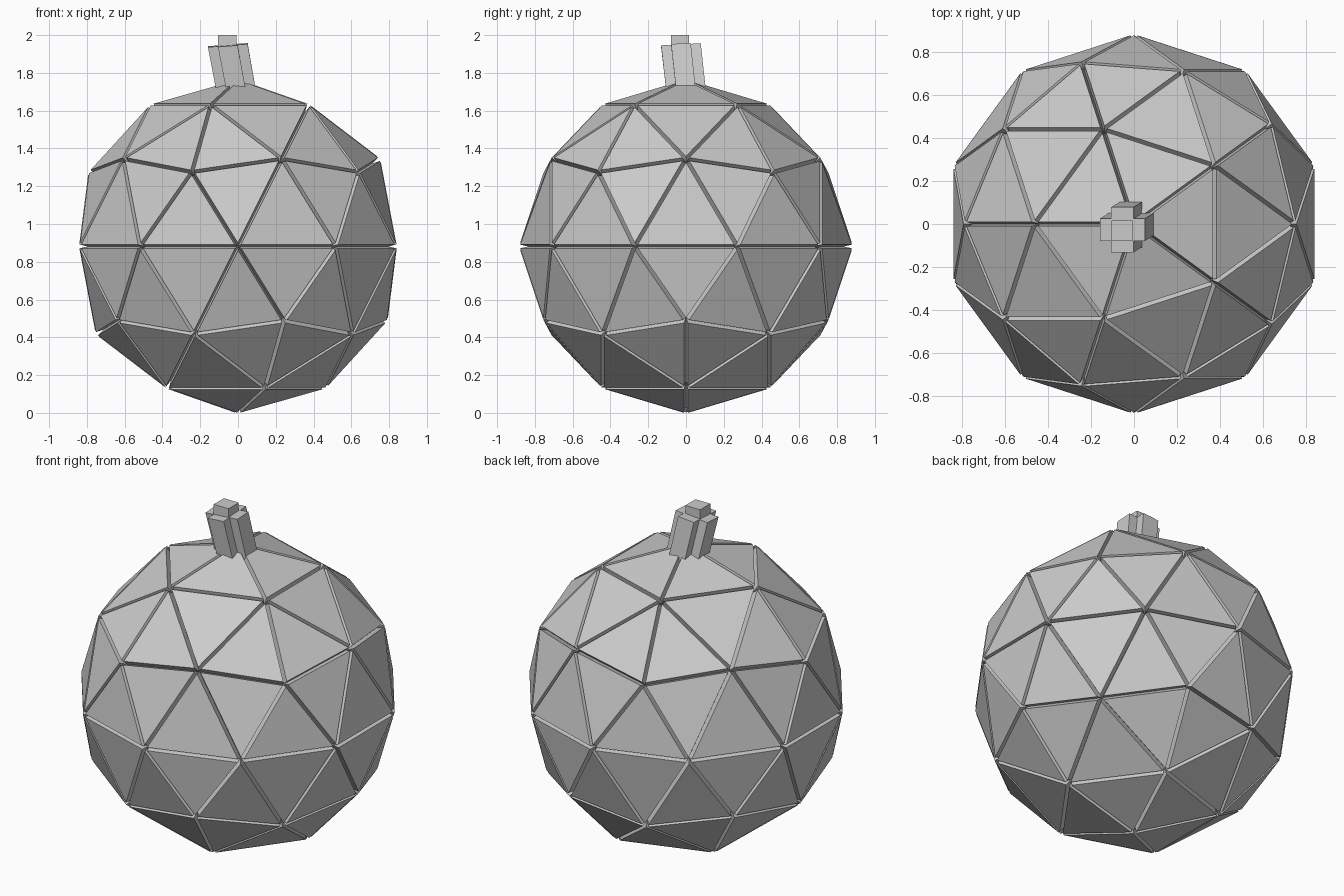
import bpy, bmesh
from mathutils import Vector, Matrix

if "Cube" in bpy.data.objects:
    bpy.data.objects.remove(bpy.data.objects["Cube"])

R, CZ = 0.885, 0.881      # ball radius and centre height
GAP, DEPTH = 0.010, 0.05  # half groove width, groove depth


def finish(bm, name):
    bmesh.ops.recalc_face_normals(bm, faces=bm.faces)
    me = bpy.data.meshes.new(name)
    bm.to_mesh(me)
    bm.free()
    ob = bpy.data.objects.new(name, me)
    bpy.context.collection.objects.link(ob)
    return ob


# Faceted ball: every triangle is a raised panel, seams sink inward
bm = bmesh.new()
bmesh.ops.create_icosphere(bm, subdivisions=2, radius=R)
bm.normal_update()
seams = list(bm.verts)
bmesh.ops.inset_individual(bm, faces=list(bm.faces), thickness=GAP, use_even_offset=True)
for v in seams:
    v.co *= (R - DEPTH) / R
bmesh.ops.transform(bm, matrix=Matrix.Translation((0, 0, CZ)) @ Matrix.Rotation(3.14159265, 4, 'Z'),
                    verts=bm.verts)
finish(bm, "panelled_ball")

# Stem: leaning plus-shaped column
a, b = 0.105, 0.052
outline = [(a, -b), (a, b), (b, b), (b, a), (-b, a), (-b, b),
           (-a, b), (-a, -b), (-b, -b), (-b, -a), (b, -a), (b, -b)]
bm = bmesh.new()
low = [bm.verts.new((x - 0.009, y + 0.001, 1.70)) for x, y in outline]
top = [bm.verts.new((x - 0.054, y - 0.027, 1.947 + 0.08 * x + 0.05 * y)) for x, y in outline]
bm.faces.new(low[::-1])
bm.faces.new(top)
for i in range(12):
    j = (i + 1) % 12
    bm.faces.new((low[i], low[j], top[j], top[i]))
finish(bm, "stem")

# Small upright block on the stem
bm = bmesh.new()
bmesh.ops.create_cube(bm, size=1, matrix=Matrix.Translation((-0.056, -0.031, 1.965))
                      @ Matrix.Diagonal(Vector((0.098, 0.096, 0.07, 1))))
finish(bm, "stem_tip")
